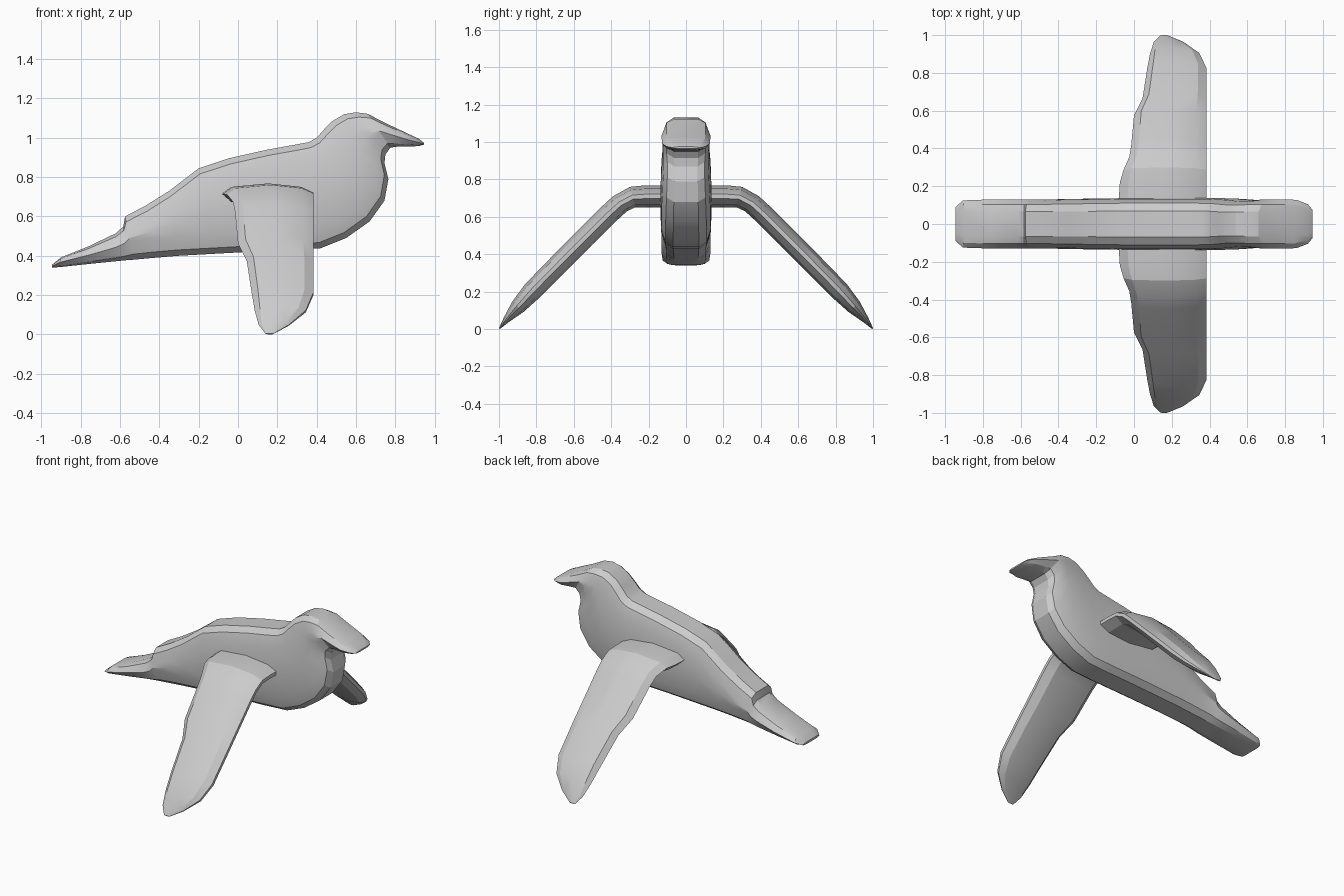
import bpy
import bmesh
import math
from mathutils import Vector


def loft(name, rings):
    """Skin a list of equal-length rings and cap both ends."""
    bm = bmesh.new()
    vs = [[bm.verts.new(p) for p in r] for r in rings]
    n = len(vs[0])
    for a, b in zip(vs, vs[1:]):
        for i in range(n):
            j = (i + 1) % n
            bm.faces.new((a[i], a[j], b[j], b[i]))
    bm.faces.new(vs[0])
    bm.faces.new(vs[-1])
    bmesh.ops.recalc_face_normals(bm, faces=bm.faces)
    me = bpy.data.meshes.new(name)
    bm.to_mesh(me)
    bm.free()
    ob = bpy.data.objects.new(name, me)
    bpy.context.collection.objects.link(ob)
    bpy.ops.object.select_all(action='DESELECT')
    ob.select_set(True)
    bpy.context.view_layer.objects.active = ob
    bpy.ops.object.shade_smooth_by_angle(angle=math.radians(20))
    return ob


def body_ring(tx, tz, bx, bz, w):
    """Bevelled slab section between a back point and a belly point."""
    top, bot = Vector((tx, 0, tz)), Vector((bx, 0, bz))
    h = (top - bot).length
    d = min(0.10, 0.42 * h) / h
    half = [(0, 0.5), (d * 0.3, 0.8), (d, 0.96), (0.5, 1.0),
            (1 - d, 0.96), (1 - d * 0.3, 0.8), (1, 0.5)]
    pts = half + [(t, -y) for t, y in reversed(half)]
    return [bot.lerp(top, t) + Vector((0, y * w, 0)) for t, y in pts]


# Body, tail to beak: back x, back z, belly x, belly z, half width
stations = [
    (-0.945, 0.355, -0.945, 0.340, 0.09),
    (-0.90, 0.392, -0.91, 0.342, 0.125),
    (-0.76, 0.448, -0.76, 0.358, 0.13),
    (-0.62, 0.515, -0.62, 0.372, 0.13),
    (-0.583, 0.550, -0.57, 0.377, 0.13),
    (-0.575, 0.600, -0.53, 0.380, 0.13),
    (-0.47, 0.655, -0.42, 0.390, 0.13),
    (-0.35, 0.730, -0.30, 0.400, 0.133),
    (-0.20, 0.845, -0.12, 0.410, 0.135),
    (-0.05, 0.895, 0.06, 0.420, 0.138),
    (0.15, 0.940, 0.26, 0.428, 0.138),
    (0.28, 0.963, 0.42, 0.438, 0.138),
    (0.36, 0.978, 0.55, 0.490, 0.137),
    (0.40, 1.000, 0.67, 0.575, 0.135),
    (0.44, 1.045, 0.745, 0.680, 0.130),
    (0.48, 1.085, 0.765, 0.790, 0.125),
    (0.54, 1.120, 0.745, 0.870, 0.125),
    (0.60, 1.130, 0.750, 0.915, 0.130),
    (0.66, 1.122, 0.775, 0.950, 0.130),
    (0.74, 1.080, 0.81, 0.955, 0.130),
    (0.85, 1.028, 0.87, 0.955, 0.128),
    (0.92, 0.995, 0.92, 0.958, 0.105),
    (0.945, 0.975, 0.945, 0.965, 0.075),
]
loft("body", [body_ring(*s) for s in stations])

# Wing section: chord fraction from trailing edge, thickness fraction
section = [(0, 0.55), (0.1, 0.85), (0.5, 1), (0.86, 0.85), (1, 0.6),
           (1, 0.4), (0.86, 0.12), (0.5, 0), (0.1, 0.2)]

# Wing, root to tip: upper y, upper z, lower y, lower z, rear x, front x
wing = [
    (0.06, 0.768, 0.06, 0.650, -0.085, 0.385),
    (0.22, 0.768, 0.22, 0.650, -0.075, 0.385),
    (0.30, 0.760, 0.27, 0.650, -0.055, 0.385),
    (0.39, 0.710, 0.315, 0.630, -0.025, 0.385),
    (0.45, 0.655, 0.37, 0.580, -0.015, 0.385),
    (0.61, 0.495, 0.53, 0.420, 0.000, 0.385),
    (0.70, 0.405, 0.62, 0.330, 0.045, 0.385),
    (0.86, 0.240, 0.78, 0.170, 0.070, 0.383),
    (0.93, 0.145, 0.87, 0.090, 0.085, 0.345),
    (0.975, 0.060, 0.95, 0.035, 0.105, 0.26),
    (1.0, 0.005, 0.995, 0.000, 0.14, 0.18),
]
for side, label in ((1, "left"), (-1, "right")):
    rings = []
    for uy, uz, ly, lz, x0, x1 in wing:
        rings.append([Vector((x0 + (x1 - x0) * u,
                              side * (ly + (uy - ly) * v),
                              lz + (uz - lz) * v)) for u, v in section])
    loft("wing_" + label, rings)
